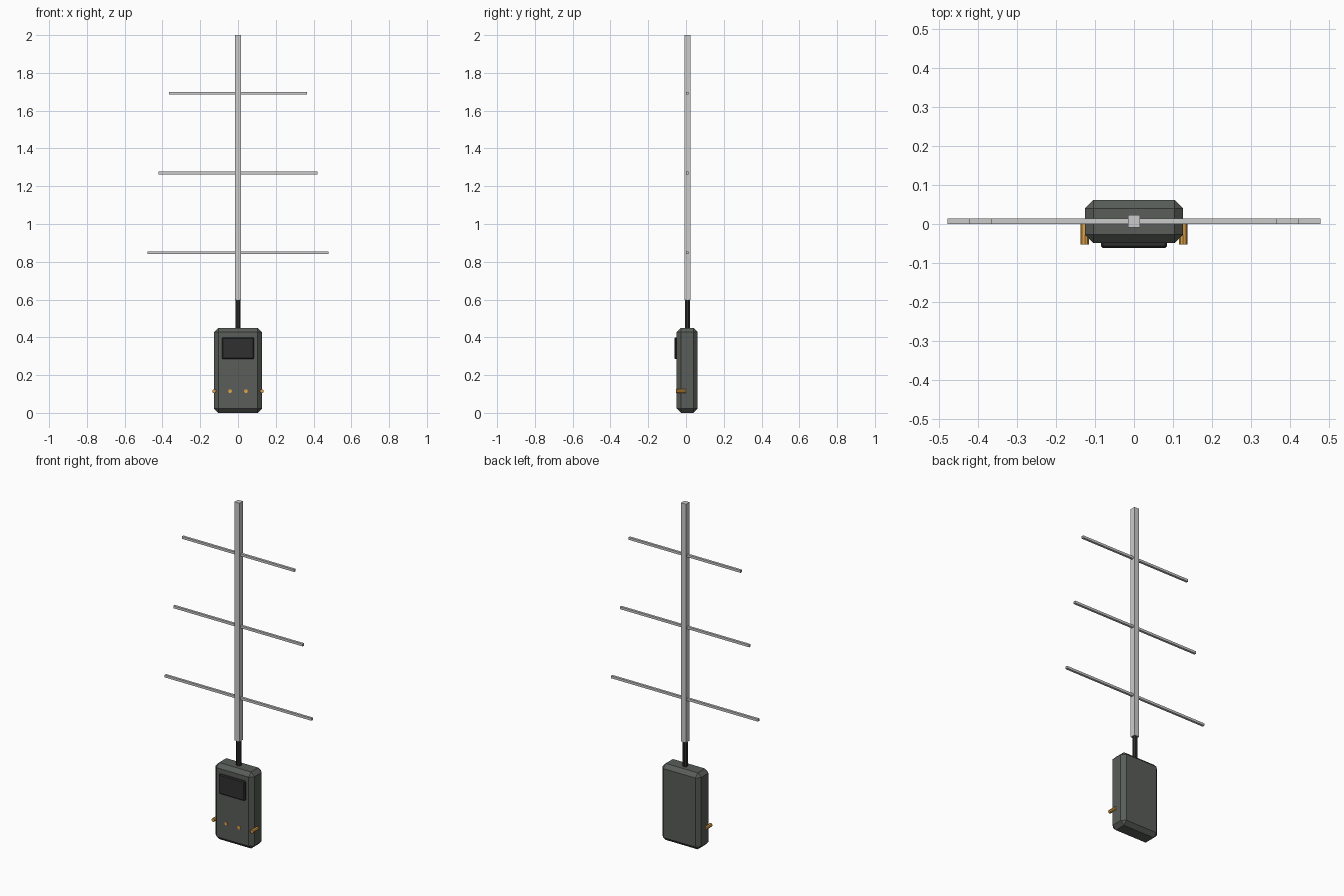
import bpy
import math

if "Cube" in bpy.data.objects:
    bpy.data.objects.remove(bpy.data.objects["Cube"])


def material(name, rgb):
    m = bpy.data.materials.new(name)
    m.diffuse_color = (*rgb, 1)
    m.use_nodes = True
    m.node_tree.nodes["Principled BSDF"].inputs["Base Color"].default_value = m.diffuse_color
    return m


CASE = material("dark_casing", (0.10, 0.11, 0.10))
BLACK = material("black", (0.03, 0.03, 0.03))
ORANGE = material("orange", (0.75, 0.36, 0.06))


def finish(ob, name, mat):
    ob.name = name
    if mat:
        ob.data.materials.append(mat)
    return ob


def box(name, lo, hi, mat=None, bevel=0):
    bpy.ops.mesh.primitive_cube_add(
        size=1, location=[(a + b) / 2 for a, b in zip(lo, hi)])
    ob = bpy.context.object
    ob.scale = [b - a for a, b in zip(lo, hi)]
    bpy.ops.object.transform_apply(location=False, rotation=False, scale=True)
    if bevel:
        mod = ob.modifiers.new("chamfer", 'BEVEL')
        mod.width, mod.segments = bevel, 1
    return finish(ob, name, mat)


def rod(name, radius, length, center, rot, mat, sides=8):
    bpy.ops.mesh.primitive_cylinder_add(
        vertices=sides, radius=radius, depth=length, location=center, rotation=rot)
    return finish(bpy.context.object, name, mat)


# Handheld case and its raised screen
box("case", (-0.126, -0.049, 0.0), (0.126, 0.062, 0.45), CASE, 0.022)
box("screen", (-0.085, -0.061, 0.285), (0.085, -0.04, 0.4), BLACK, 0.005)

# Row of orange pegs: two flush in the face, two on the case sides
for i, x in enumerate((-0.126, -0.042, 0.042, 0.126)):
    rod(f"peg_{i + 1}", 0.0105, 0.052, (x, -0.026, 0.115),
        (math.pi / 2, 0, 0), ORANGE)

# Antenna: black neck, square mast and three shrinking cross bars
Y = 0.007
rod("antenna_neck", 0.014, 0.18, (0, Y, 0.52), (0, 0, math.pi / 8), BLACK)
box("mast", (-0.016, Y - 0.016, 0.597), (0.016, Y + 0.016, 2.0))
for i, (z, half) in enumerate(((0.848, 0.478), (1.27, 0.421), (1.693, 0.365))):
    box(f"cross_bar_{i + 1}", (-half, Y - 0.007, z - 0.007),
        (half, Y + 0.007, z + 0.007))
